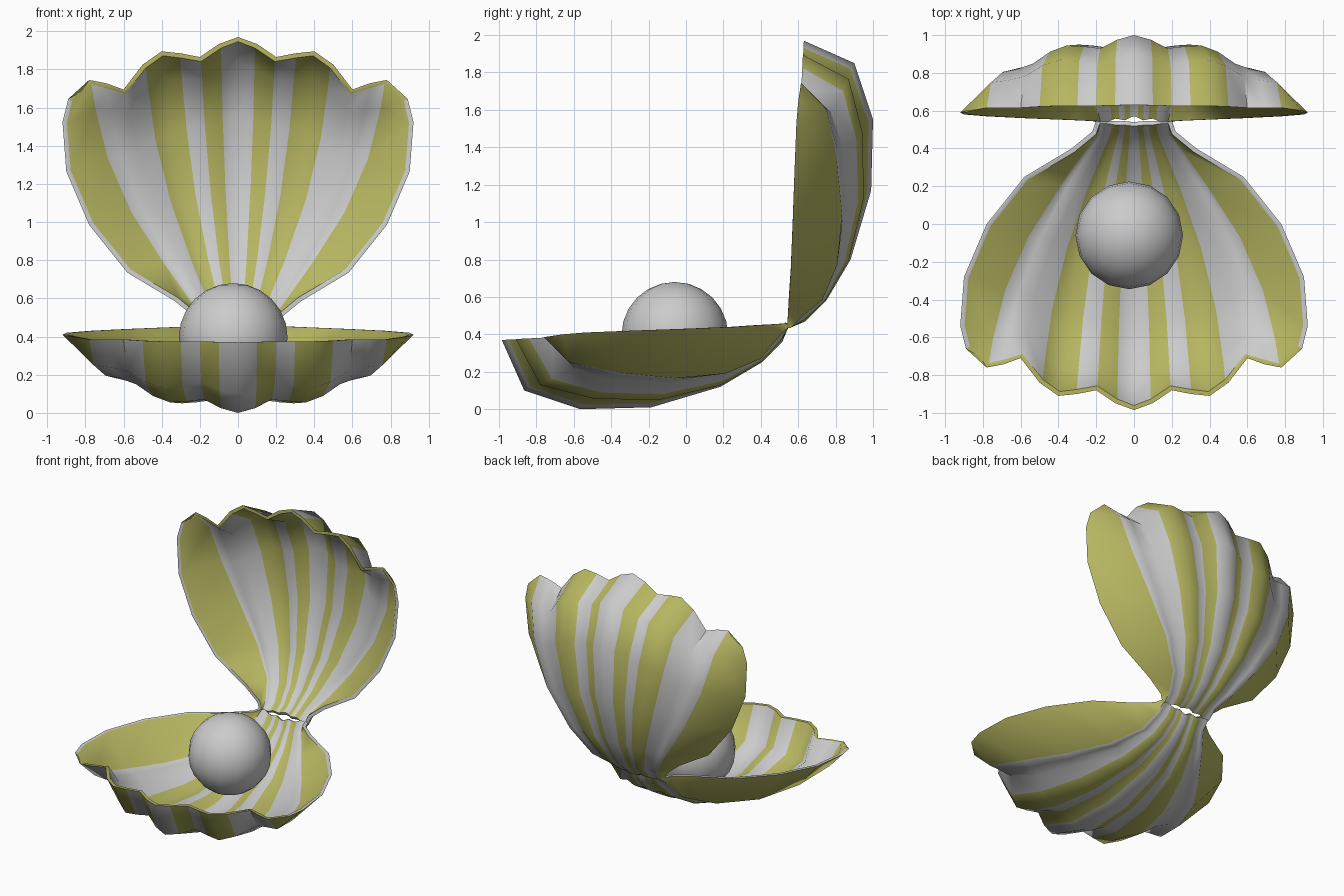
import bpy, bmesh
from mathutils import Vector

if "Cube" in bpy.data.objects:
    bpy.data.objects.remove(bpy.data.objects["Cube"])

olive = bpy.data.materials.new("olive_stripe")
olive.diffuse_color = (0.47, 0.47, 0.12, 1)
olive.use_nodes = True
olive.node_tree.nodes["Principled BSDF"].inputs["Base Color"].default_value = olive.diffuse_color

# Shell ribs and valleys, hinge to lip: x, y and z along each line
SPREAD = [.25, .26, .34, .51, .73, .89, .97, 1]
Y = {0: [.54, .515, .405, .185, -.185, -.565, -.865, -.985],
     2: [.545, .51, .405, .19, -.165, -.52, -.78, -.88],
     4: [.545, .51, .405, .19, -.14, -.49, -.78, -.91],
     6: [.55, .495, .40, .20, -.09, -.38, -.60, -.71],
     8: [.55, .49, .40, .21, -.06, -.35, -.62, -.76],
     9: [.55, .49, .40, .25, 0, -.28, -.54, -.66]}
Z = {0: [.42, .36, .25, .12, .01, 0, .10, .37],
     2: [.44, .375, .265, .145, .065, .07, .16, .375],
     4: [.43, .37, .255, .13, .05, .055, .13, .375],
     6: [.45, .385, .28, .19, .14, .15, .22, .385],
     8: [.44, .38, .27, .19, .165, .195, .25, .385],
     9: [.46, .455, .45, .44, .43, .42, .41, .40]}
LIP_X = [0, .1, .2, .3, .4, .5, .6, .69, .78]
EDGE_X = [.20, .22, .33, .58, .78, .90, .92, .89]
OLIVE_COLS = {1, 3, 4, 8}
ROWS, THICK = 8, 0.024


def point(c, r):
    s, c = (-1 if c < 0 else 1), abs(c)
    x = EDGE_X[r] if c == 9 else LIP_X[c] * SPREAD[r]
    if c in Y:
        return Vector((s * x, Y[c][r], Z[c][r]))
    # flanks between a rib and a valley bulge towards the rib
    peak, valley = (c - 1, c + 1) if (c - 1) % 4 == 0 else (c + 1, c - 1)
    mix = lambda T: .65 * T[peak][r] + .35 * T[valley][r]
    return Vector((s * x, mix(Y), mix(Z)))


def smooth(ob, angle):
    bpy.ops.object.select_all(action='DESELECT')
    ob.select_set(True)
    bpy.context.view_layer.objects.active = ob
    bpy.ops.object.shade_smooth_by_angle(angle=angle)


def shell(name, place):
    bm = bmesh.new()
    cols = range(-9, 10)
    outer = {(c, r): bm.verts.new(point(c, r)) for c in cols for r in range(ROWS)}

    def quad(vs, coloured):
        bm.faces.new(vs).material_index = int(coloured)

    def striped(c):
        return (c if c >= 0 else -c - 1) in OLIVE_COLS

    for c in range(-9, 9):
        for r in range(ROWS - 1):
            quad([outer[c, r], outer[c + 1, r], outer[c + 1, r + 1], outer[c, r + 1]], striped(c))
    bm.normal_update()
    sign = 1 if outer[0, 5].normal.z < 0 else -1
    # inner skin, with a level lip
    inner_co = {}
    for (c, r), v in outer.items():
        n = v.normal * sign
        if abs(c) == 9 or r == ROWS - 1:
            n = Vector((n.x, n.y, 0)).normalized()
        inner_co[c, r] = v.co - n * THICK
    inner = {k: bm.verts.new(co) for k, co in inner_co.items()}
    for c in range(-9, 9):
        for r in range(ROWS - 1):
            quad([inner[c, r], inner[c, r + 1], inner[c + 1, r + 1], inner[c + 1, r]], striped(c))
        # lip and hinge edges
        for r, coloured in ((0, False), (ROWS - 1, True)):
            quad([outer[c, r], outer[c + 1, r], inner[c + 1, r], inner[c, r]], coloured)
    for c in (-9, 9):
        for r in range(ROWS - 1):
            quad([outer[c, r], outer[c, r + 1], inner[c, r + 1], inner[c, r]], False)
    for v in bm.verts:
        v.co = place(v.co)
    bmesh.ops.recalc_face_normals(bm, faces=bm.faces)
    me = bpy.data.meshes.new(name)
    bm.to_mesh(me)
    bm.free()
    me.materials.append(None)
    me.materials.append(olive)
    ob = bpy.data.objects.new(name, me)
    bpy.context.collection.objects.link(ob)
    smooth(ob, 1.0)


# Lower shell lies flat, upper shell is its reflection standing upright
shell("lower_shell", lambda p: p.copy())
shell("upper_shell", lambda p: Vector((p.x, 1 - p.z, .985 - p.y)))

# Pearl
bpy.ops.mesh.primitive_uv_sphere_add(segments=16, ring_count=12, radius=.285,
                                     location=(-.025, -.06, .395))
pearl = bpy.context.object
pearl.name = "pearl"
smooth(pearl, 1.0)
